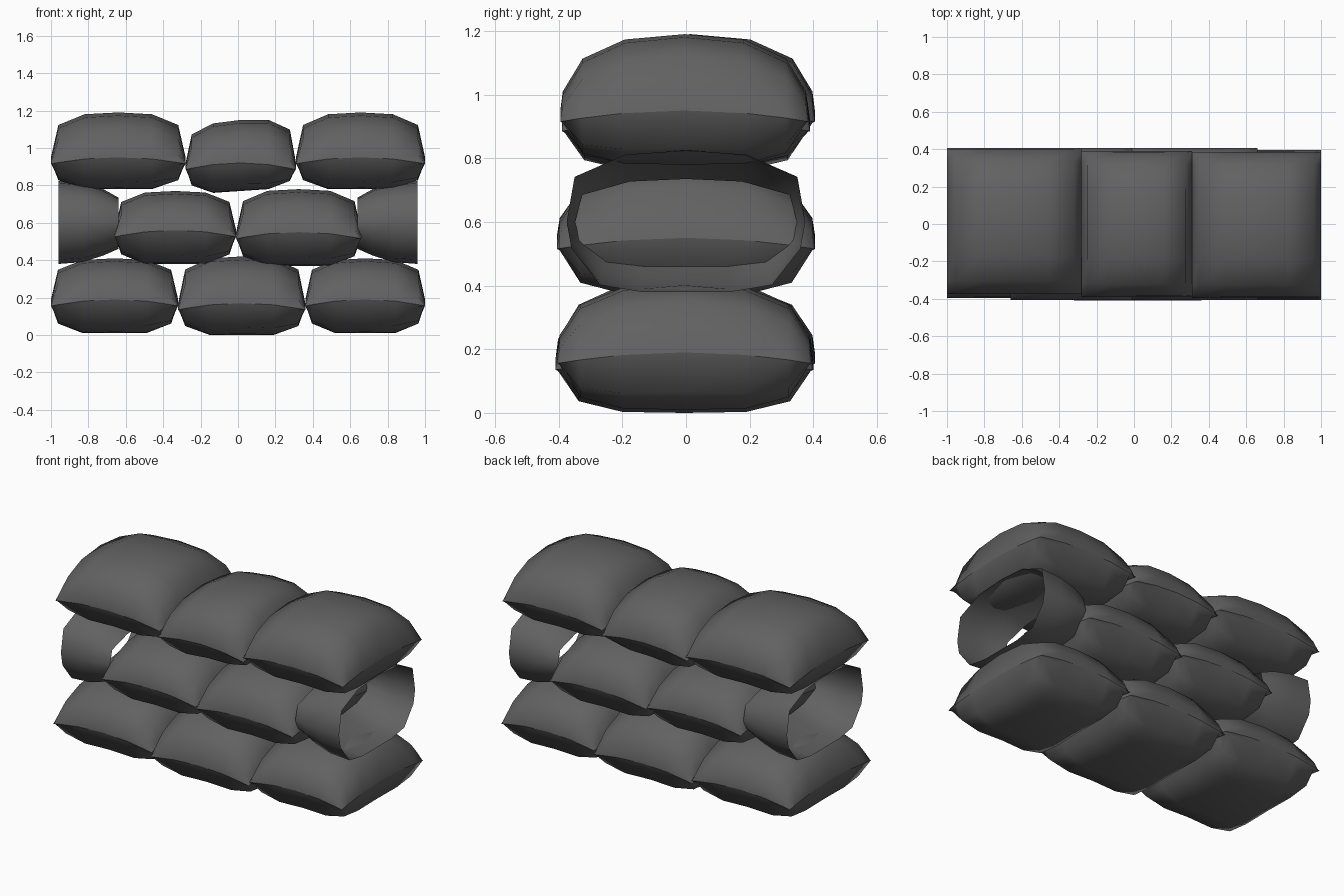
import bpy, bmesh

if "Cube" in bpy.data.objects:
    bpy.data.objects.remove(bpy.data.objects["Cube"], do_unlink=True)

canvas = bpy.data.materials.new("dark_grey_canvas")
canvas.use_nodes = True
GREY = (0.12, 0.12, 0.12, 1)
canvas.diffuse_color = GREY
canvas.node_tree.nodes["Principled BSDF"].inputs["Base Color"].default_value = GREY

# Half profiles from rim to middle: position, upper bulge, lower bulge
LENGTH = [(1, 0, 0), (.89, .72, .7), (.5, .96, 1)]
DEPTH = [(1, 0, 0), (.98, .25, .1), (.82, .68, .75), (.48, .93, .97)]


def full(half):
    """Mirror a half profile into a whole one."""
    return [(-p, a, b) for p, a, b in half] + [(0, 1, 1)] + half[::-1]


def finish(bm, name):
    bmesh.ops.recalc_face_normals(bm, faces=bm.faces)
    for f in bm.faces:
        f.smooth = True
    mesh = bpy.data.meshes.new(name)
    bm.to_mesh(mesh)
    bm.free()
    mesh.materials.append(canvas)
    obj = bpy.data.objects.new(name, mesh)
    bpy.context.collection.objects.link(obj)
    return obj


def sandbag(name, x0, x1, bottom, seam, top, depth, y=0, tilt=0):
    """Two bulging sheets that share a sharp rim seam."""
    bm = bmesh.new()
    us, vs = full(LENGTH), full(DEPTH)
    cx, hx = (x0 + x1) / 2, (x1 - x0) / 2
    rim = {}
    for side, height in ((1, top - seam), (2, bottom - seam)):
        grid = []
        for u in us:
            row = []
            for v in vs:
                bulge = u[side] * v[side]
                key = (u[0], v[0])
                if bulge == 0 and key in rim:
                    row.append(rim[key])
                    continue
                z = seam - .035 * (u[0] * v[0]) ** 2 + height * bulge + tilt * u[0] * bulge
                vert = bm.verts.new((cx + hx * u[0], y + depth * v[0], z))
                if bulge == 0:
                    rim[key] = vert
                row.append(vert)
            grid.append(row)
        for a, b in zip(grid, grid[1:]):
            for j in range(len(vs) - 1):
                bm.faces.new((a[j], b[j], b[j + 1], a[j + 1]))
    edge = set(rim.values())
    for e in bm.edges:
        if e.verts[0] in edge and e.verts[1] in edge:
            e.smooth = False
    finish(bm, name)


def half_bag(name, side):
    """Open cut bag that narrows towards the middle of the wall."""
    bm = bmesh.new()
    upper = [(.375, 0), (.35, .63), (.19, .94), (0, 1)]
    lower = [(.36, -.38), (.27, -.9), (.14, -1)]
    right = lower[::-1] + upper
    section = right + [(-y, h) for y, h in right[-2::-1]] + [(0, -1)]
    rings = []
    for x, up, down, wide in ((.96, .225, .22, 1), (.83, .215, .21, 1),
                              (.72, .18, .175, .98), (.64, .135, .14, .93)):
        rings.append([bm.verts.new((side * x, y * wide, .6 + h * (up if h > 0 else down)))
                      for y, h in section])
    n = len(section)
    for a, b in zip(rings, rings[1:]):
        for i in range(n):
            j = (i + 1) % n
            bm.faces.new((a[i], a[j], b[j], b[i]))
    finish(bm, name)


# Bottom row
sandbag("bottom_bag_right", -1, -.32, .01, .19, .41, .4, .005)
sandbag("bottom_bag_middle", -.32, .36, 0, .17, .42, .405, -.005)
sandbag("bottom_bag_left", .36, 1, .01, .19, .41, .4, -.005)

# Middle row, offset by half a bag
sandbag("middle_bag_right", -.66, -.01, .38, .56, .77, .405)
sandbag("middle_bag_left", -.01, .66, .37, .55, .78, .405)
half_bag("half_bag_right", -1)
half_bag("half_bag_left", 1)

# Top row
sandbag("top_bag_right", -1, -.28, .78, .95, 1.19, .39, .015)
sandbag("top_bag_middle", -.28, .31, .77, .92, 1.15, .39, 0, .02)
sandbag("top_bag_left", .31, 1, .78, .95, 1.19, .39, -.005)
